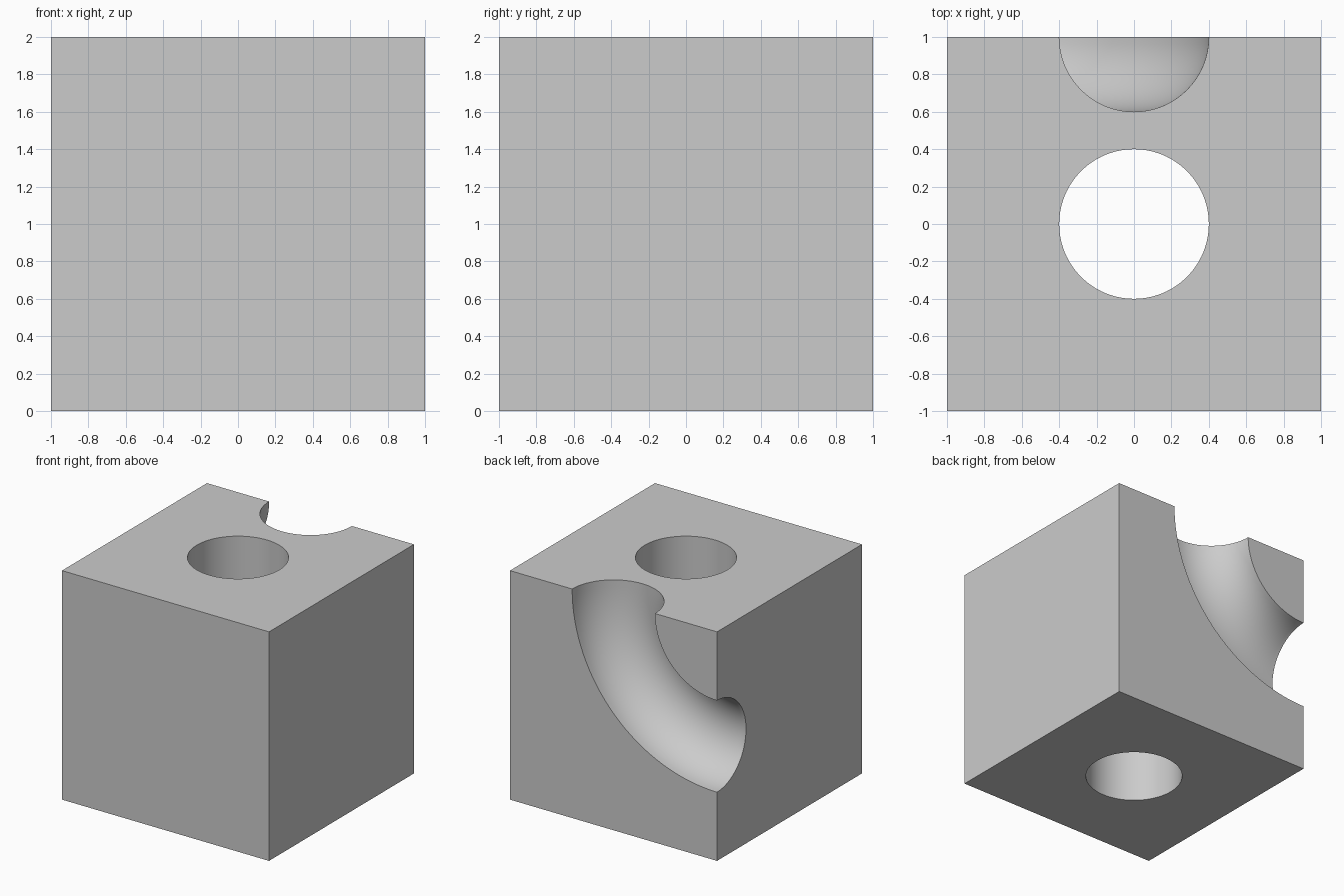
import bpy
from math import radians

old = bpy.data.objects.get("Cube")
if old:
    bpy.data.objects.remove(old, do_unlink=True)

SIZE = 2.0
BORE = 0.4

# Single grey material
grey = bpy.data.materials.new("plain grey")
grey.use_nodes = True
colour = (0.6, 0.6, 0.6, 1)
grey.diffuse_color = colour
grey.node_tree.nodes["Principled BSDF"].inputs["Base Color"].default_value = colour


def named(name):
    obj = bpy.context.object
    obj.name = name
    return obj


def cut(target, cutter):
    """Subtract the cutter from the target and discard it."""
    mod = target.modifiers.new(cutter.name, "BOOLEAN")
    mod.operation = "DIFFERENCE"
    mod.solver = "EXACT"
    mod.object = cutter
    cutter.hide_render = True
    bpy.ops.object.select_all(action="DESELECT")
    target.select_set(True)
    bpy.context.view_layer.objects.active = target
    bpy.ops.object.modifier_apply(modifier=mod.name)
    bpy.data.objects.remove(cutter, do_unlink=True)


# Solid block
bpy.ops.mesh.primitive_cube_add(size=SIZE, location=(0, 0, SIZE / 2))
block = named("block")
block.data.materials.append(grey)

# Vertical through hole
bpy.ops.mesh.primitive_cylinder_add(vertices=96, radius=BORE, depth=SIZE * 1.5,
                                    location=(0, 0, SIZE / 2))
cut(block, named("hole_cutter"))

# Curved half-round channel in the back, centred on the upper corner
bpy.ops.mesh.primitive_torus_add(major_radius=1, minor_radius=BORE,
                                 major_segments=128, minor_segments=64,
                                 location=(-1, 1, SIZE),
                                 rotation=(radians(90), 0, 0))
cut(block, named("channel_cutter"))

# Smooth the curved walls, keep the rims sharp
bpy.ops.object.shade_smooth_by_angle(angle=radians(30))
